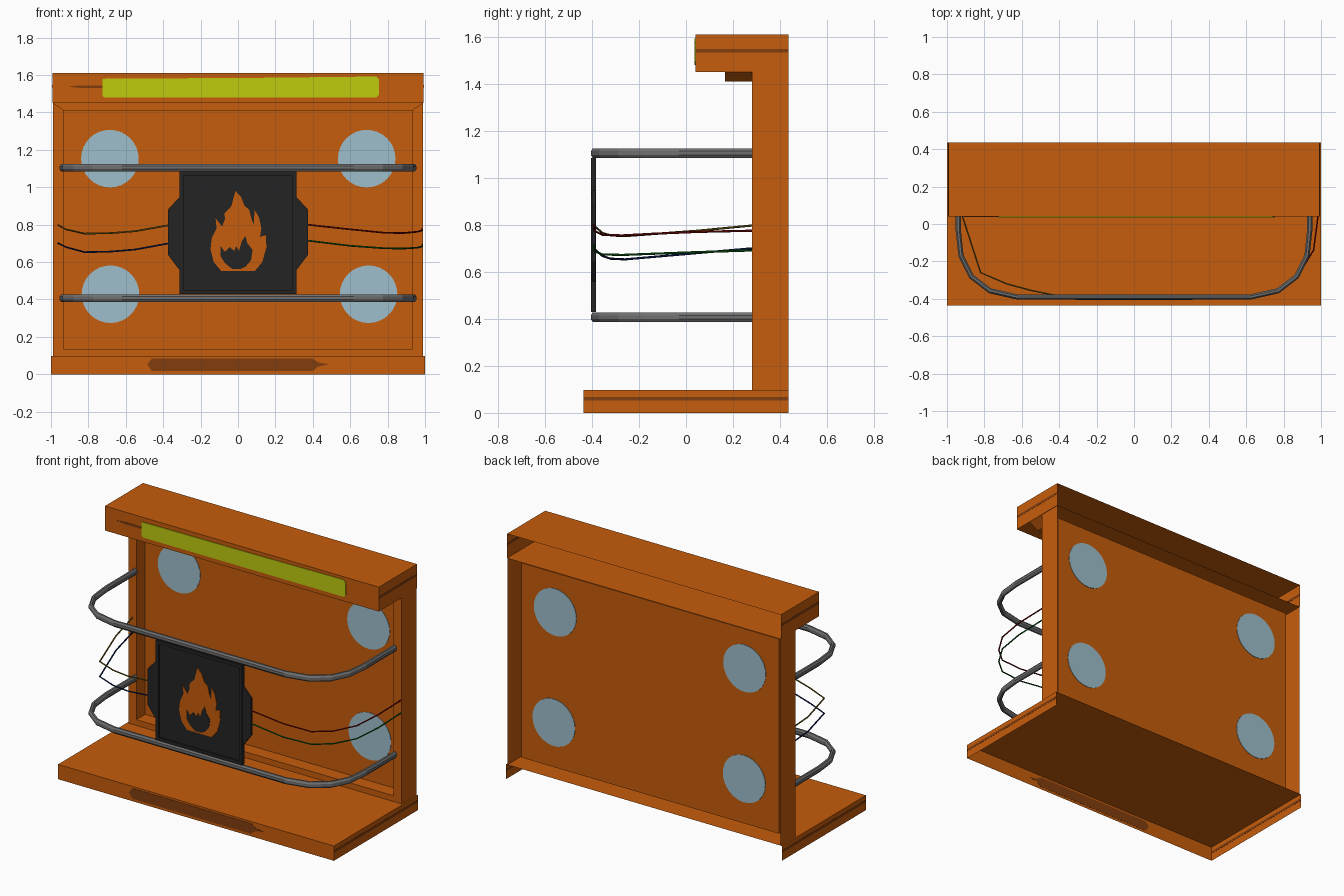
import bpy, bmesh, math
from mathutils import Vector

if "Cube" in bpy.data.objects:
    bpy.data.objects.remove(bpy.data.objects["Cube"])


def lin(c):
    c /= 255
    return c / 12.92 if c <= 0.04045 else ((c + 0.055) / 1.055) ** 2.4


def material(name, r, g, b):
    m = bpy.data.materials.new(name)
    m.diffuse_color = (lin(r), lin(g), lin(b), 1)
    m.use_nodes = True
    m.node_tree.nodes["Principled BSDF"].inputs["Base Color"].default_value = m.diffuse_color
    return m


ORANGE = material("orange_wood", 198, 93, 12)
BROWN = material("dark_brown", 130, 61, 13)
LIME = material("yellow_green", 190, 204, 15)
BLUE = material("pale_blue", 158, 191, 203)
GREY = material("rail_grey", 112, 112, 112)
BLACK = material("black_iron", 36, 36, 36)
OLIVE = material("wire_olive", 112, 92, 20)
NAVY = material("wire_navy", 10, 32, 90)
RED = material("wire_red", 125, 8, 8)
GREEN = material("wire_green", 10, 95, 18)


def finish(name, bm, mat, recalc=True):
    if recalc:
        bmesh.ops.recalc_face_normals(bm, faces=bm.faces[:])
    me = bpy.data.meshes.new(name)
    bm.to_mesh(me)
    bm.free()
    me.materials.append(mat)
    ob = bpy.data.objects.new(name, me)
    bpy.context.collection.objects.link(ob)
    return ob


def box(name, x0, x1, y0, y1, z0, z1, mat, open_dirs=()):
    """Axis-aligned box; faces whose normal is in open_dirs are left out."""
    bm = bmesh.new()
    bmesh.ops.create_cube(bm, size=1)
    bm.normal_update()
    gone = [f for f in bm.faces if any(f.normal.dot(Vector(d)) > 0.9 for d in open_dirs)]
    bmesh.ops.delete(bm, geom=gone, context='FACES')
    for v in bm.verts:
        v.co = (x0 + (v.co.x + 0.5) * (x1 - x0), y0 + (v.co.y + 0.5) * (y1 - y0),
                z0 + (v.co.z + 0.5) * (z1 - z0))
    return finish(name, bm, mat, recalc=False)


def prism(name, pts, y0, y1, mat):
    """Extrude an x/z outline from y0 to y1."""
    bm = bmesh.new()
    a = [bm.verts.new((x, y0, z)) for x, z in pts]
    b = [bm.verts.new((x, y1, z)) for x, z in pts]
    bm.faces.new(a)
    bm.faces.new(b[::-1])
    n = len(pts)
    for i in range(n):
        j = (i + 1) % n
        bm.faces.new((a[i], b[i], b[j], a[j]))
    return finish(name, bm, mat)


def sweep(name, path, rw, rz, sides, mat):
    """Sweep an elliptical section along a roughly horizontal path."""
    bm = bmesh.new()
    path = [Vector(p) for p in path]
    rings = []
    for i, p in enumerate(path):
        t = path[min(i + 1, len(path) - 1)] - path[max(i - 1, 0)]
        side = Vector((t.y, -t.x, 0)).normalized()
        ring = []
        for k in range(sides):
            a = 2 * math.pi * (k + 0.5) / sides
            c = math.cos(math.pi / sides)
            ring.append(bm.verts.new(p + side * rw * math.cos(a) / c
                                     + Vector((0, 0, rz * math.sin(a) / c))))
        rings.append(ring)
    for r, s in zip(rings, rings[1:]):
        for k in range(sides):
            j = (k + 1) % sides
            bm.faces.new((r[k], r[j], s[j], s[k]))
    bm.faces.new(rings[0])
    bm.faces.new(rings[-1][::-1])
    return finish(name, bm, mat)


BACK, DOWN, FRONT, UP = (0, 1, 0), (0, 0, -1), (0, -1, 0), (0, 0, 1)

# Base tray (open below and behind) and hollow mantel (open behind)
box("base", -1, 1, -0.435, 0.435, 0, 0.097, ORANGE, (BACK, DOWN))
box("mantel", -0.993, 0.993, 0.04, 0.435, 1.45, 1.61, ORANGE, (BACK,))

# Tapered moulding under the mantel
prism("under_mantel_moulding", [(-0.99, 1.45), (0.99, 1.45), (0.932, 1.41), (-0.932, 1.41)],
      0.165, 0.28, ORANGE)

# Surround: outer walls, front rim, inner reveal, recessed back panel
bm = bmesh.new()


def loop(x, z0, z1, y):
    return [bm.verts.new(p) for p in ((-x, y, z0), (x, y, z0), (x, y, z1), (-x, y, z1))]


loops = [loop(0.99, 0.097, 1.45, 0.435), loop(0.99, 0.097, 1.45, 0.28),
         loop(0.932, 0.135, 1.41, 0.28), loop(0.932, 0.135, 1.41, 0.37)]
for n, (p, q) in enumerate(zip(loops, loops[1:])):
    for i in range(4):
        if n == 0 and i in (0, 2):      # base and mantel already close these sides
            continue
        j = (i + 1) % 4
        bm.faces.new((p[i], p[j], q[j], q[i]))
bm.faces.new(loops[-1])
finish("surround", bm, ORANGE, recalc=False)

# Pale discs showing on both sides of the panel
for i, (cx, cz) in enumerate(((-0.685, 1.153), (0.688, 1.153), (-0.682, 0.428), (0.698, 0.428))):
    pts = [(cx + 0.154 * math.cos(2 * math.pi * k / 32),
            cz + 0.154 * math.sin(2 * math.pi * k / 32)) for k in range(32)]
    prism(f"panel_disc_{i}", pts, 0.367, 0.373, BLUE)

# Yellow-green strip and dark inlays
prism("mantel_strip", [(-0.725, 1.49), (-0.715, 1.48), (0.74, 1.48), (0.755, 1.495),
                       (0.755, 1.575), (0.74, 1.592), (0.1, 1.585), (-0.725, 1.58)],
      0.036, 0.041, LIME)
prism("mantel_inlay", [(-0.91, 1.538), (-0.85, 1.545), (-0.72, 1.545), (-0.72, 1.531),
                       (-0.85, 1.531)], 0.038, 0.041, BROWN)
prism("base_inlay", [(-0.485, 0.053), (-0.46, 0.085), (0.4, 0.085), (0.425, 0.065),
                     (0.485, 0.053), (0.425, 0.04), (0.4, 0.017), (-0.46, 0.017)],
      -0.437, -0.434, BROWN)
for s, side in ((-1, "left"), (1, "right")):
    for part, x, y0, z in (("base", 1.0, -0.434, 0.052), ("mantel", 0.993, 0.041, 1.532)):
        xs = sorted((s * (x - 0.001), s * (x + 0.001)))
        box(f"{part}_{side}_band", *xs, y0, 0.434, z, z + 0.016, BROWN)

# Two bent guard rails
bend = [(0.94, 0.28), (0.94, -0.03), (0.925, -0.17), (0.87, -0.28), (0.77, -0.357), (0.62, -0.391)]
plan = [(-x, y) for x, y in bend] + bend[::-1]
for name, z in (("upper_rail", 1.105), ("lower_rail", 0.407)):
    sweep(name, [(x, y, z) for x, y in plan], 0.014, 0.02, 8, GREY)

# Fire screen with raised rim and side tabs
box("screen_plate", -0.305, 0.305, -0.396, -0.386, 0.435, 1.08, BLACK)
for s, side in ((-1, "left"), (1, "right")):
    xs = sorted((s * 0.292, s * 0.313))
    box(f"screen_rim_{side}", *xs, -0.405, -0.382, 0.43, 1.085, BLACK)
    prism(f"screen_tab_{side}", [(s * 0.305, 0.555), (s * 0.315, 0.56), (s * 0.375, 0.64),
                                 (s * 0.375, 0.88), (s * 0.315, 0.945), (s * 0.305, 0.945)],
          -0.399, -0.385, BLACK)
for name, z in (("bottom", 0.43), ("top", 1.064)):
    box(f"screen_rim_{name}", -0.292, 0.292, -0.405, -0.382, z, z + 0.021, BLACK)

# Flame plate with a dark inner flame
flame = [(-0.09, 0.553), (-0.13, 0.60), (-0.147, 0.67), (-0.14, 0.73), (-0.115, 0.78),
         (-0.12, 0.835), (-0.085, 0.79), (-0.07, 0.83), (-0.072, 0.86), (-0.035, 0.90),
         (-0.025, 0.94), (-0.013, 0.98), (0.015, 0.95), (0.035, 0.90), (0.06, 0.88),
         (0.072, 0.83), (0.085, 0.80), (0.088, 0.88), (0.112, 0.84), (0.125, 0.78),
         (0.118, 0.735), (0.148, 0.745), (0.152, 0.68), (0.13, 0.60), (0.09, 0.553)]
prism("flame", flame, -0.4, -0.395, ORANGE)
prism("inner_flame", [(-0.03, 0.562), (-0.07, 0.595), (-0.093, 0.63), (-0.093, 0.685),
                      (-0.07, 0.655), (-0.045, 0.68), (-0.02, 0.66), (-0.01, 0.685),
                      (0.005, 0.66), (0.02, 0.71), (0.04, 0.74), (0.05, 0.70), (0.078, 0.665),
                      (0.07, 0.61), (0.04, 0.575), (0.01, 0.562)], -0.402, -0.399, BLACK)

# Four slack wires from the screen tabs to the surround
left = [(-0.96, 0.28), (-0.92, 0.05), (-0.82, -0.26), (-0.68, -0.32), (-0.55, -0.355), (-0.37, -0.392)]
right = [(0.37, -0.392), (0.6, -0.39), (0.78, -0.355), (0.88, -0.27), (0.96, -0.14),
         (0.985, 0.05), (0.985, 0.28)]
for name, xy, zs, mat in (
        ("wire_left_upper", left, (0.797, 0.775, 0.752, 0.755, 0.765, 0.797), OLIVE),
        ("wire_left_lower", left, (0.70, 0.68, 0.653, 0.656, 0.667, 0.70), NAVY),
        ("wire_right_upper", right, (0.80, 0.775, 0.757, 0.755, 0.762, 0.77, 0.775), RED),
        ("wire_right_lower", right, (0.715, 0.687, 0.674, 0.672, 0.677, 0.684, 0.691), GREEN)):
    sweep(name, [(x, y, z) for (x, y), z in zip(xy, zs)], 0.004, 0.004, 6, mat)
